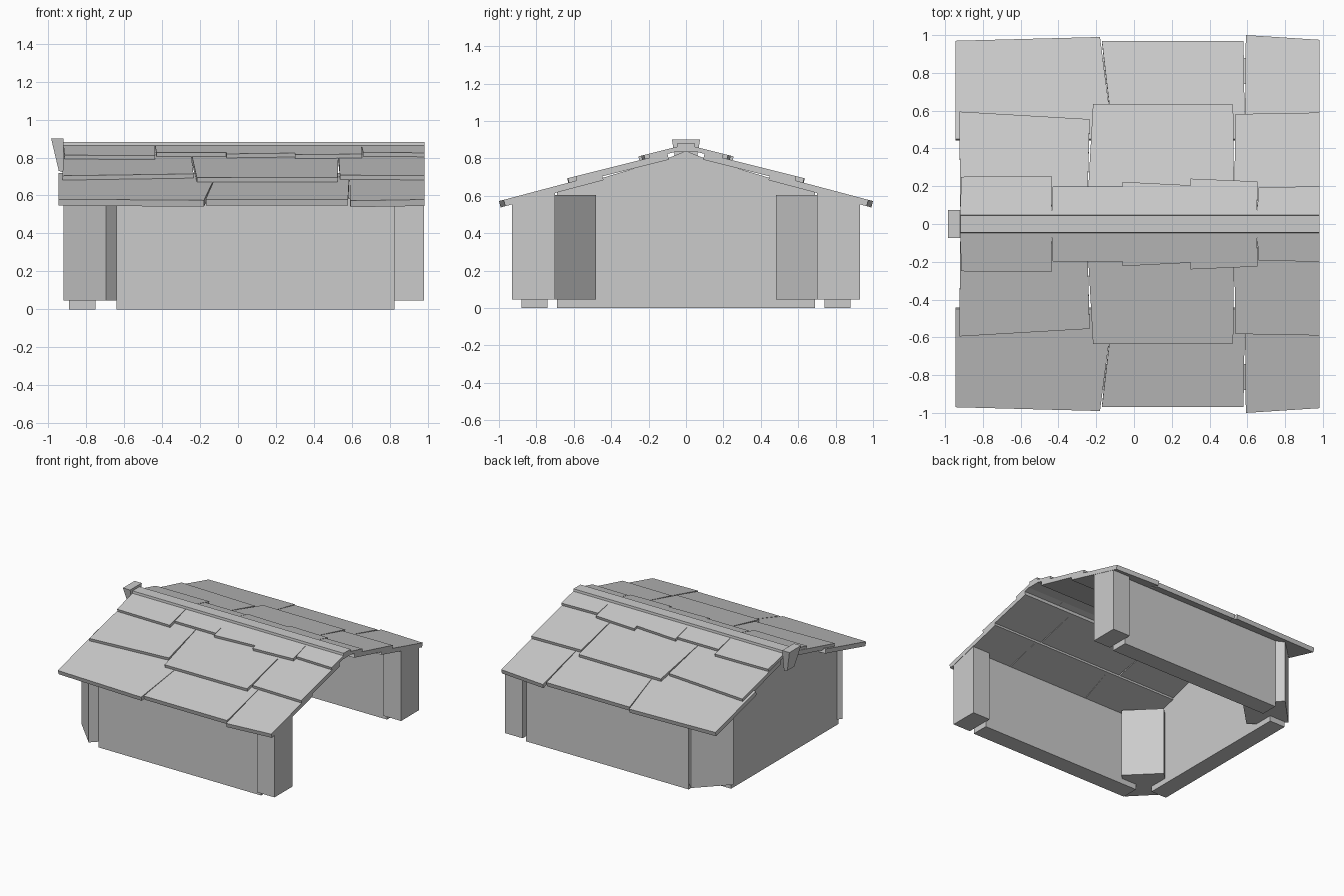
import bpy, bmesh
from mathutils import Vector

if "Cube" in bpy.data.objects:
    bpy.data.objects.remove(bpy.data.objects["Cube"])


def solid(name, lower, upper):
    """Closed solid between two matching loops of points."""
    bm = bmesh.new()
    a = [bm.verts.new(p) for p in lower]
    b = [bm.verts.new(p) for p in upper]
    n = len(a)
    bm.faces.new(a)
    bm.faces.new(b)
    for i in range(n):
        j = (i + 1) % n
        bm.faces.new((a[i], a[j], b[j], b[i]))
    bmesh.ops.recalc_face_normals(bm, faces=bm.faces[:])
    me = bpy.data.meshes.new(name)
    bm.to_mesh(me)
    bm.free()
    ob = bpy.data.objects.new(name, me)
    bpy.context.collection.objects.link(ob)
    return ob


def upright(name, plan, z0, cap=1.0):
    """Vertical prism whose top follows the underside of the eaves."""
    top = [(x, y, min(cap, 0.553 + 0.265 * (1 - abs(y)))) for x, y in plan]
    return solid(name, [(x, y, z0) for x, y in plan], top)


def rect(x0, x1, y0, y1):
    return [(x0, y0), (x1, y0), (x1, y1), (x0, y1)]


# Shingle rows: lip y, lip z, slope, inner y, thickness, and per shingle
# (x0, y0, x1, y1 at the lip, then inner x0 and x1)
rows = {
    "lower": (1.0, 0.572, 0.265, 0.45, 0.035, [
        (-0.945, 0.97, -0.18, 0.99, -0.945, -0.11),
        (-0.17, 0.97, 0.58, 0.97, -0.11, 0.587),
        (0.592, 1.0, 0.983, 0.975, 0.587, 0.983)]),
    "middle": (0.63, 0.695, 0.25, 0.10, 0.035, [
        (-0.925, 0.595, -0.235, 0.555, -0.92, -0.247),
        (-0.217, 0.635, 0.525, 0.632, -0.247, 0.53),
        (0.537, 0.582, 0.983, 0.59, 0.53, 0.983)]),
    "upper": (0.247, 0.813, 0.25, 0.035, 0.025, [
        (-0.915, 0.25, -0.437, 0.255, -0.92, -0.437),
        (-0.43, 0.198, -0.062, 0.198, -0.437, -0.06),
        (-0.06, 0.223, 0.30, 0.205, -0.06, 0.30),
        (0.30, 0.24, 0.655, 0.225, 0.30, 0.65),
        (0.66, 0.193, 0.983, 0.20, 0.65, 0.983)]),
}

for side, s in (("front", -1), ("back", 1)):
    # Roof shingles
    for row, (ly, lz, slope, inner, t, items) in rows.items():
        n = Vector((0, s * slope, 1)).normalized() * t
        for i, (x0, y0, x1, y1, ix0, ix1) in enumerate(items):
            plan = [(x0, y0), (x1, y1), (ix1, inner), (ix0, inner)]
            top = [Vector((x, s * y, lz + slope * (ly - y))) for x, y in plan]
            solid(f"{side}_{row}_shingle_{i + 1}", [p - n for p in top], top)
    # Long side wall
    upright(f"{side}_side_wall", rect(-0.64, 0.825, s * 0.74, s * 0.88), 0)
    # Square post at the open end
    upright(f"{side}_open_end_post", rect(0.822, 0.98, s * 0.70, s * 0.93), 0.045)
    # Diagonal post at the closed end
    upright(f"{side}_corner_post",
            [(-0.92, s * 0.70), (-0.695, s * 0.93), (-0.47, s * 0.705), (-0.695, s * 0.48)],
            0.045, 0.605)

# Gabled end wall
half = [(0.69, 0.0), (0.69, 0.625), (0.45, 0.695), (0.10, 0.80)]
gable = half + [(0, 0.84)] + [(-y, z) for y, z in reversed(half)]
solid("end_wall", [(-0.89, y, z) for y, z in gable], [(-0.75, y, z) for y, z in gable])

# Ridge beam and its tapered end block
beam = [(-0.05, 0.835), (0.05, 0.835), (0.045, 0.882), (-0.045, 0.882)]
solid("ridge_beam", [(-0.93, y, z) for y, z in beam], [(0.983, y, z) for y, z in beam])
solid("ridge_end_block",
      [(-0.945, -0.045, 0.73), (-0.915, -0.045, 0.72), (-0.915, 0.045, 0.72), (-0.945, 0.045, 0.73)],
      [(-0.985, -0.075, 0.90), (-0.92, -0.075, 0.90), (-0.92, 0.075, 0.90), (-0.985, 0.075, 0.90)])
